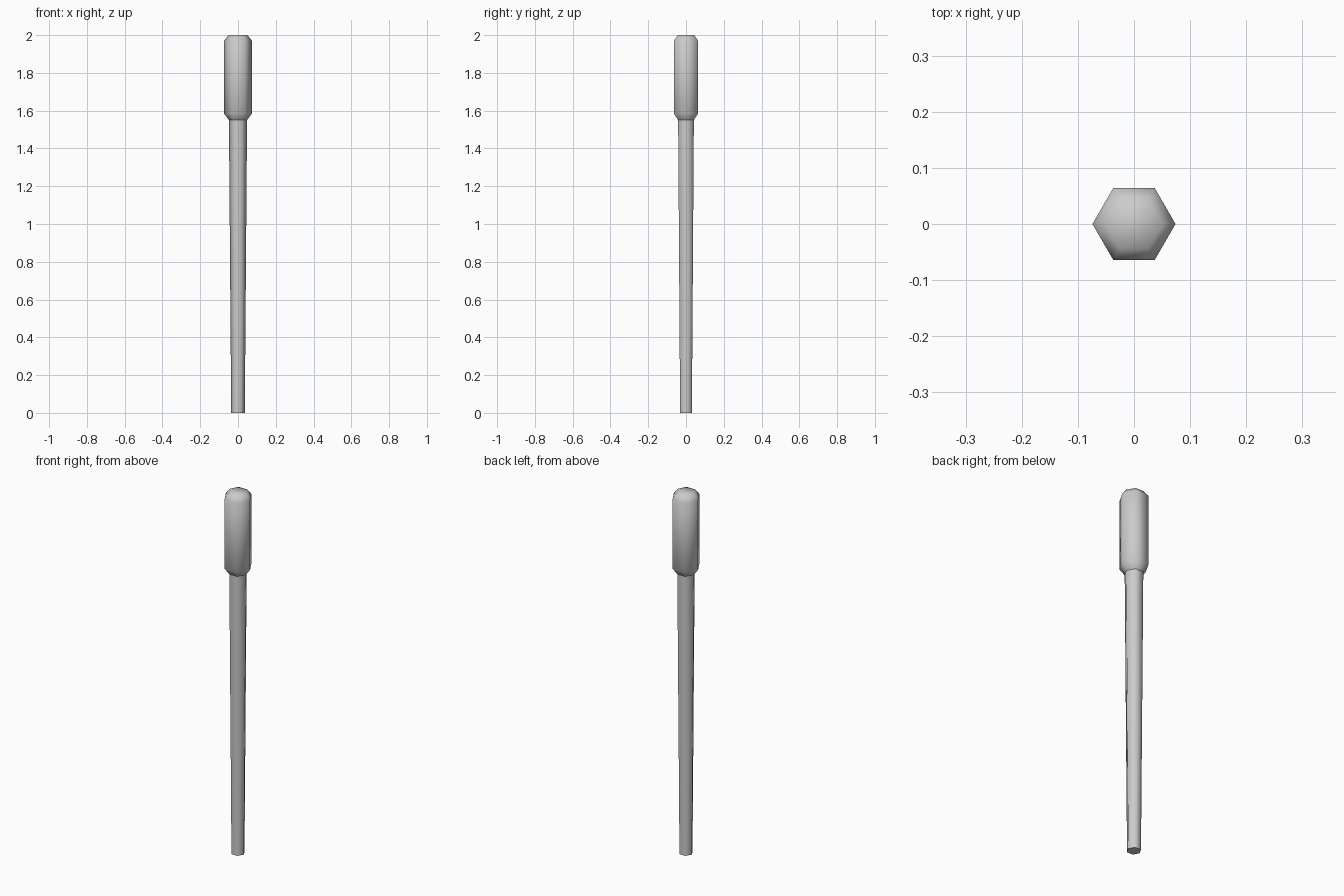
import bpy, math

if "Cube" in bpy.data.objects:
    bpy.data.objects.remove(bpy.data.objects["Cube"])

SIDES = 6

def lathe(name, profile, cap_bottom, cap_top):
    """Smooth-shaded six-sided turned part from (radius, z) points."""
    verts = [(r * math.cos(2 * math.pi * i / SIDES), r * math.sin(2 * math.pi * i / SIDES), z)
             for r, z in profile for i in range(SIDES)]
    faces = []
    for k in range(len(profile) - 1):
        a, b = k * SIDES, (k + 1) * SIDES
        for i in range(SIDES):
            j = (i + 1) % SIDES
            faces.append((a + i, a + j, b + j, b + i))
    if cap_bottom:
        faces.append(tuple(reversed(range(SIDES))))
    if cap_top:
        faces.append(tuple(range(len(verts) - SIDES, len(verts))))
    mesh = bpy.data.meshes.new(name)
    mesh.from_pydata(verts, [], faces)
    obj = bpy.data.objects.new(name, mesh)
    bpy.context.collection.objects.link(obj)
    bpy.ops.object.select_all(action='DESELECT')
    obj.select_set(True)
    bpy.context.view_layer.objects.active = obj
    bpy.ops.object.shade_smooth_by_angle(angle=math.radians(70))
    return obj

# Tapered stem, open where it meets the head
lathe("stem", [(0.036, 0.0), (0.048, 1.55)], True, False)

# Thick head with chamfered ends
lathe("head", [(0.048, 1.55), (0.074, 1.585), (0.074, 1.97), (0.05, 2.0)], False, True)
